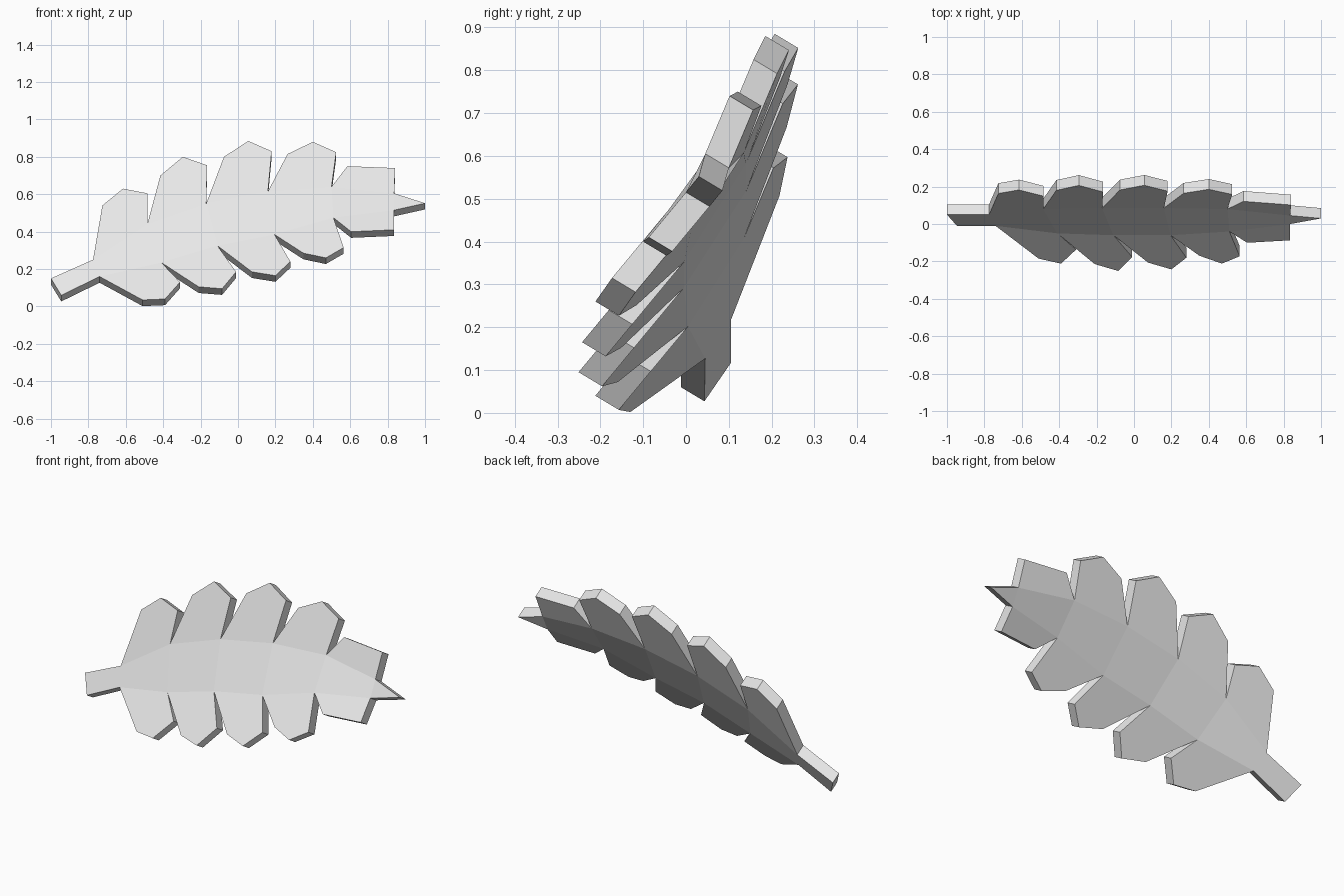
import bpy
import bmesh
from mathutils import Vector

cube = bpy.data.objects.get("Cube")
if cube:
    bpy.data.objects.remove(cube, do_unlink=True)

leaf_grey = bpy.data.materials.new("leaf_grey")
leaf_grey.use_nodes = True
colour = (0.8, 0.8, 0.8, 1)
leaf_grey.diffuse_color = colour
leaf_grey.node_tree.nodes["Principled BSDF"].inputs["Base Color"].default_value = colour

# The two crease lines of the central strip, from the stem to the tip (x, y, z)
upper_crease = [Vector(p) for p in (
    (-.775, .05, .25), (-.485, .08, .44), (-.17, .085, .55),
    (.16, .085, .615), (.5, .08, .64), (.835, .045, .605))]
lower_crease = [Vector(p) for p in (
    (-.74, -.01, .16), (-.41, -.05, .235), (-.11, -.06, .325),
    (.195, -.06, .385), (.51, -.04, .475), (.835, 0, .515))]

# Lobe outlines between neighbouring notches (x, z)
upper_lobes = [
    [(-.725, .54), (-.615, .63), (-.485, .605)],
    [(-.415, .7), (-.295, .8), (-.165, .755)],
    [(-.075, .8), (.055, .885), (.18, .83)],
    [(.265, .815), (.4, .88), (.525, .825)],
    [(.585, .75), (.84, .74)]]
lower_lobes = [
    [(-.51, .035), (-.39, .04), (-.31, .13)],
    [(-.21, .105), (-.085, .095), (-.01, .185)],
    [(.075, .185), (.2, .165), (.28, .24)],
    [(.35, .285), (.47, .26), (.565, .315)],
    [(.605, .4), (.835, .41)]]

UPPER_LEAN = 0.42
LOWER_LEAN = 0.83
THICKNESS = Vector((0, 0.055, -0.033))


def lobe_points(outline, start, end, lean):
    """Lean an outline away from the crease it grows from."""
    points = []
    for x, z in outline:
        along = min(max((x - start.x) / (end.x - start.x), 0), 1)
        root = start.lerp(end, along)
        points.append(Vector((x, root.y + lean * (z - root.z), z)))
    return [start, *points, end]


bm = bmesh.new()


def add_face(points):
    bm.faces.new([bm.verts.new(p) for p in points])


# Stem and pointed tip
add_face([Vector((-1, .05, .15)), Vector((-.945, -.012, .06)),
          lower_crease[0], upper_crease[0]])
add_face([upper_crease[-1], lower_crease[-1], Vector((1, .03, .552))])

# Central strip with one lobe above and one below each segment
for i in range(len(upper_lobes)):
    u, v = upper_crease[i], upper_crease[i + 1]
    a, b = lower_crease[i], lower_crease[i + 1]
    add_face([u, a, b, v])
    add_face(lobe_points(upper_lobes[i], u, v, UPPER_LEAN)[::-1])
    add_face(lobe_points(lower_lobes[i], a, b, LOWER_LEAN))

# Weld the front sheet and give it a thickness
bmesh.ops.remove_doubles(bm, verts=bm.verts, dist=0.0005)
back = bmesh.ops.extrude_face_region(bm, geom=bm.faces[:], use_keep_orig=True)
bmesh.ops.translate(bm, vec=THICKNESS,
                    verts=[g for g in back["geom"] if isinstance(g, bmesh.types.BMVert)])
bmesh.ops.recalc_face_normals(bm, faces=bm.faces)

mesh = bpy.data.meshes.new("leaf")
bm.to_mesh(mesh)
bm.free()
mesh.materials.append(leaf_grey)
leaf = bpy.data.objects.new("leaf", mesh)
bpy.context.collection.objects.link(leaf)
